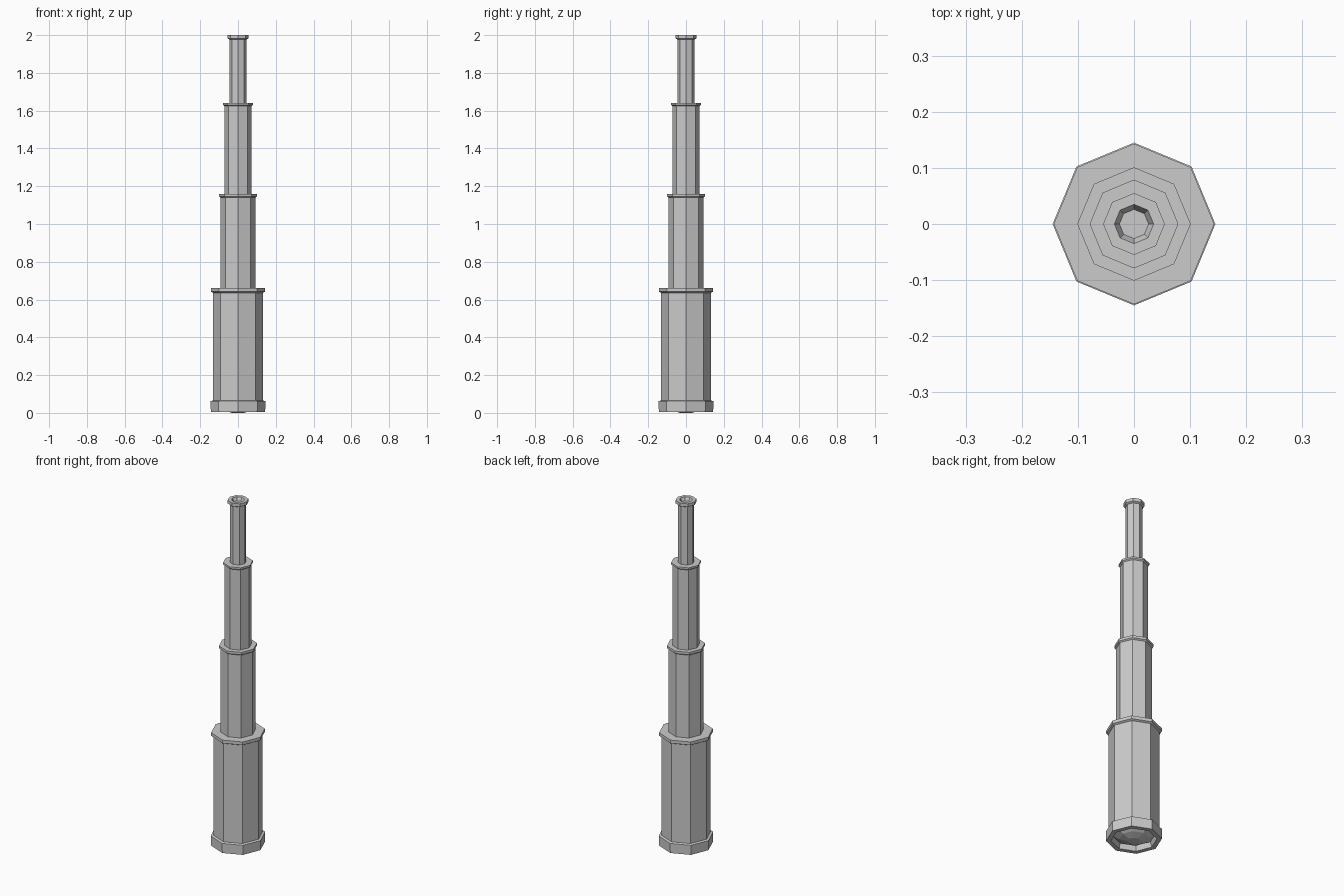
import bpy, bmesh
from math import cos, sin, pi

if "Cube" in bpy.data.objects:
    bpy.data.objects.remove(bpy.data.objects["Cube"])

SIDES = 8


def lathe(name, profile, cap_end=False):
    """Revolve (radius, z) points into a flat-faced octagonal shell."""
    bm = bmesh.new()
    rings = [[bm.verts.new((r * cos(2 * pi * i / SIDES), r * sin(2 * pi * i / SIDES), z))
              for i in range(SIDES)] for r, z in profile]
    for a, b in zip(rings, rings[1:]):
        for i in range(SIDES):
            j = (i + 1) % SIDES
            bm.faces.new((a[i], a[j], b[j], b[i]))
    if cap_end:
        bm.faces.new(rings[-1])
    mesh = bpy.data.meshes.new(name)
    bm.to_mesh(mesh)
    bm.free()
    obj = bpy.data.objects.new(name, mesh)
    bpy.context.collection.objects.link(obj)
    return obj


def collar(r_tube, r_collar, z_top, r_next, height=0.018):
    """Collar with a chamfered underside, closing in on the next tube."""
    return [(r_tube, z_top - height - 0.006), (r_collar, z_top - height),
            (r_collar, z_top), (r_next, z_top)]


# Main barrel with the wide objective rim and its recess
lathe("main_barrel", [(0.11, 0.035), (0.118, 0.006), (0.144, 0.006), (0.145, 0.062),
                      (0.132, 0.066)] + collar(0.132, 0.143, 0.66, 0.093))

# Convex front lens
lathe("front_lens", [(0.11, 0.035), (0.075, 0.014), (0.032, 0.0)][::-1][::-1], cap_end=True)
lens = bpy.data.objects["front_lens"]
lens.data.flip_normals()

# Two middle draw tubes
lathe("lower_draw_tube", [(0.093, 0.66)] + collar(0.093, 0.101, 1.16, 0.072, 0.014))
lathe("upper_draw_tube", [(0.072, 1.16)] + collar(0.072, 0.079, 1.64, 0.044, 0.01))

# Eyepiece tube with a tapered recess in its end
lathe("eyepiece_tube", [(0.044, 1.64)] + collar(0.044, 0.055, 2.0, 0.035)
      + [(0.026, 1.98)], cap_end=True)
